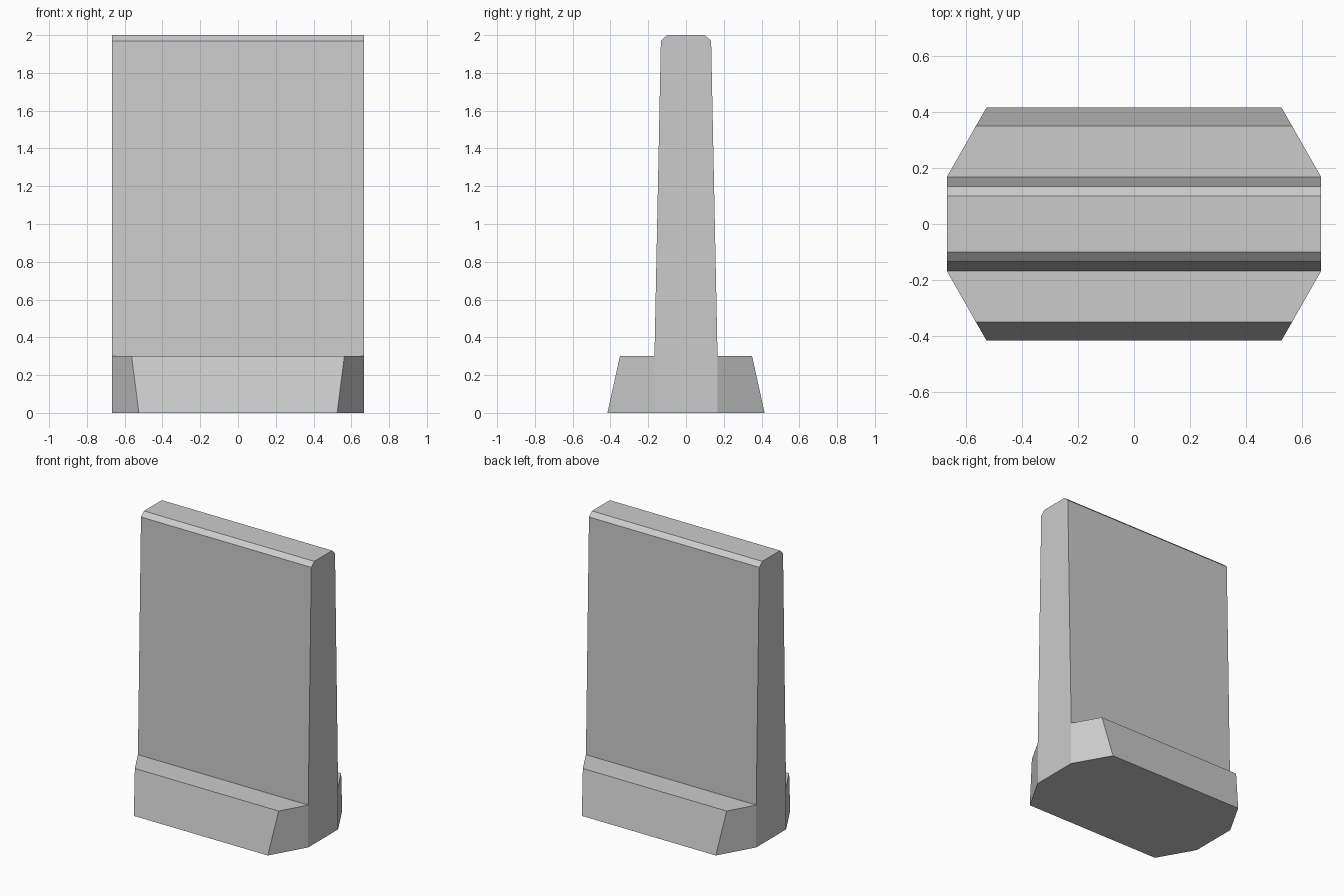
import bpy
import bmesh

cube = bpy.data.objects.get("Cube")
if cube:
    bpy.data.objects.remove(cube)

# Plain concrete colour
concrete = bpy.data.materials.new("concrete_grey")
concrete.use_nodes = True
grey = (0.6, 0.6, 0.6, 1)
concrete.diffuse_color = grey
concrete.node_tree.nodes["Principled BSDF"].inputs["Base Color"].default_value = grey

HALF_WIDTH = 0.667
WALL_Y = 0.167
bm = bmesh.new()


def footing_ring(x, y, z):
    """Eight-sided outline with cut corners."""
    quarter = [(HALF_WIDTH, WALL_Y), (x, y)]
    points = quarter + [(-px, py) for px, py in reversed(quarter)]
    points += [(-px, -py) for px, py in points]
    return [bm.verts.new((px, py, z)) for px, py in points]


def wall_ring(y, z):
    """Rectangle across the full width of the wall."""
    corners = [(1, 1), (-1, 1), (-1, -1), (1, -1)]
    return [bm.verts.new((sx * HALF_WIDTH, sy * y, z)) for sx, sy in corners]


def bridge(lower, upper):
    n = len(lower)
    for i in range(n):
        j = (i + 1) % n
        bm.faces.new((lower[i], lower[j], upper[j], upper[i]))


# Footing with sloped front and back and a ledge on each side of the wall
foot = footing_ring(0.525, 0.416, 0)
ledge = footing_ring(0.563, 0.35, 0.3)
bm.faces.new(foot[::-1])
bridge(foot, ledge)
bm.faces.new(ledge[:4])
bm.faces.new(ledge[4:])

# Tapered wall with a chamfered top
wall = [ledge[0], ledge[3], ledge[4], ledge[7]]
for y, z in [(0.133, 1.97), (0.1, 2)]:
    upper = wall_ring(y, z)
    bridge(wall, upper)
    wall = upper
bm.faces.new(wall)

# Merge the flat end faces into one piece each
bmesh.ops.dissolve_limit(bm, angle_limit=0.005, verts=bm.verts[:], edges=bm.edges[:])
bmesh.ops.recalc_face_normals(bm, faces=bm.faces[:])

mesh = bpy.data.meshes.new("barrier_wall")
bm.to_mesh(mesh)
bm.free()
mesh.materials.append(concrete)
barrier = bpy.data.objects.new("barrier_wall", mesh)
bpy.context.collection.objects.link(barrier)
